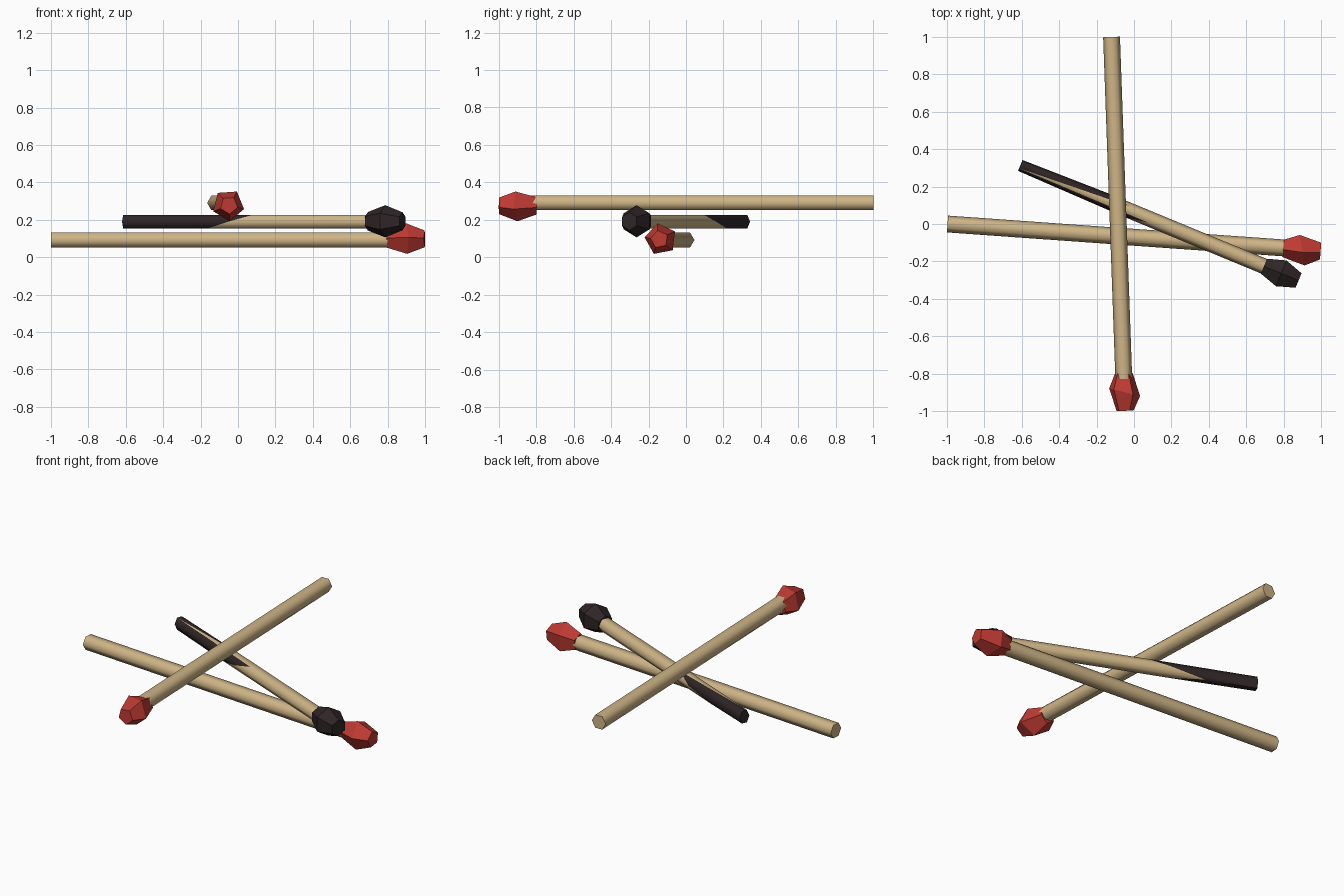
import bpy
import bmesh
from math import cos, sin, radians
from mathutils import Vector

cube = bpy.data.objects.get("Cube")
if cube:
    bpy.data.objects.remove(cube, do_unlink=True)


def material(name, rgb):
    mat = bpy.data.materials.new(name)
    mat.use_nodes = True
    mat.diffuse_color = (*rgb, 1)
    mat.node_tree.nodes["Principled BSDF"].inputs["Base Color"].default_value = (*rgb, 1)
    return mat


WOOD = material("pale wood", (0.62, 0.46, 0.24))
RED = material("red head", (0.52, 0.042, 0.032))
CHAR = material("charred black", (0.028, 0.018, 0.019))


class Axis:
    """Horizontal axis from a tail point towards a head point."""

    def __init__(self, tail, head):
        self.origin = Vector(tail)
        self.along = (Vector(head) - self.origin).normalized()
        self.side = Vector((0, 0, 1)).cross(self.along)

    def ring(self, bm, count, start, radius, dist, width=1.0, lift=0.0):
        """dist gives the distance along the axis for each corner angle."""
        verts = []
        for i in range(count):
            a = radians(start) + radians(360) * i / count
            p = self.origin + self.along * dist(i, a) + self.side * (radius * width * cos(a))
            p.z += radius * sin(a) + lift
            verts.append(bm.verts.new(p))
        return verts


def bridge(bm, a, b):
    n = len(a)
    return [bm.faces.new((a[i], a[(i + 1) % n], b[(i + 1) % n], b[i])) for i in range(n)]


def finish(bm, name, mats, smooth):
    bmesh.ops.recalc_face_normals(bm, faces=bm.faces)
    mesh = bpy.data.meshes.new(name)
    bm.to_mesh(mesh)
    bm.free()
    for m in mats:
        mesh.materials.append(m)
    obj = bpy.data.objects.new(name, mesh)
    bpy.context.collection.objects.link(obj)
    if smooth:
        bpy.ops.object.select_all(action="DESELECT")
        obj.select_set(True)
        bpy.context.view_layer.objects.active = obj
        bpy.ops.object.shade_smooth_by_angle(angle=radians(65))


def make_stick(name, axis, length):
    bm = bmesh.new()
    tail = axis.ring(bm, 6, 0, 0.045, lambda i, a: 0)
    end = axis.ring(bm, 6, 0, 0.045, lambda i, a: length)
    bridge(bm, tail, end)
    bm.faces.new(tail)
    bm.faces.new(end)
    finish(bm, name, [WOOD], True)


def make_burnt_stick(name, axis, length):
    # Charring reaches a different distance along each edge of the stick
    reach = [0.5, 0.62, 0.75, 0.62, 0.49, 0.3]
    bm = bmesh.new()
    tip = axis.ring(bm, 6, 0, 0.042, lambda i, a: 0, width=0.75)
    edge = axis.ring(bm, 6, 0, 0.042, lambda i, a: reach[i])
    end = axis.ring(bm, 6, 0, 0.042, lambda i, a: length)
    burnt = [bm.faces.new(tip)]
    for i in range(6):
        j = (i + 1) % 6
        if i == 1:
            # Top side: a wedge of bare wood narrows to the tip
            burnt.append(bm.faces.new((tip[i], tip[j], edge[i])))
            bm.faces.new((tip[j], edge[j], edge[i]))
        else:
            burnt.append(bm.faces.new((tip[i], tip[j], edge[j], edge[i])))
    bridge(bm, edge, end)
    bm.faces.new(end)
    for f in burnt:
        f.material_index = 1
    finish(bm, name, [WOOD, CHAR], True)


def make_head(name, axis, start, sides, turn, tilt, lift, mat):
    # Faceted bulb: narrow collar, wide tilted middle, blunt nose
    bm = bmesh.new()
    collar = axis.ring(bm, sides, turn, 0.05, lambda i, a: start, lift=lift)
    middle = axis.ring(bm, sides, turn, 0.086,
                       lambda i, a: start + 0.1 + tilt * cos(a), lift=lift)
    nose = axis.ring(bm, sides, turn, 0.048, lambda i, a: start + 0.2, lift=lift)
    bridge(bm, collar, middle)
    bridge(bm, middle, nose)
    bm.faces.new(collar)
    bm.faces.new(nose)
    finish(bm, name, [mat], False)


# Top stick, running front to back
top = Axis((-0.12, 1.0, 0.29), (-0.052, -0.9, 0.29))
make_stick("top_stick", top, 1.83)
make_head("top_stick_head", top, 1.8, 5, -14, 0.025, -0.012, RED)

# Bottom stick, running side to side
bottom = Axis((-0.997, 0.0, 0.092), (0.9, -0.135, 0.092))
make_stick("bottom_stick", bottom, 1.83)
make_head("bottom_stick_head", bottom, 1.8, 5, 29, -0.02, 0.004, RED)

# Burnt stick resting between the other two
middle = Axis((-0.608, 0.313, 0.19), (0.79, -0.265, 0.19))
make_burnt_stick("burnt_stick", middle, 1.44)
make_head("burnt_stick_head", middle, 1.41, 6, 30, 0.0, 0.002, CHAR)
